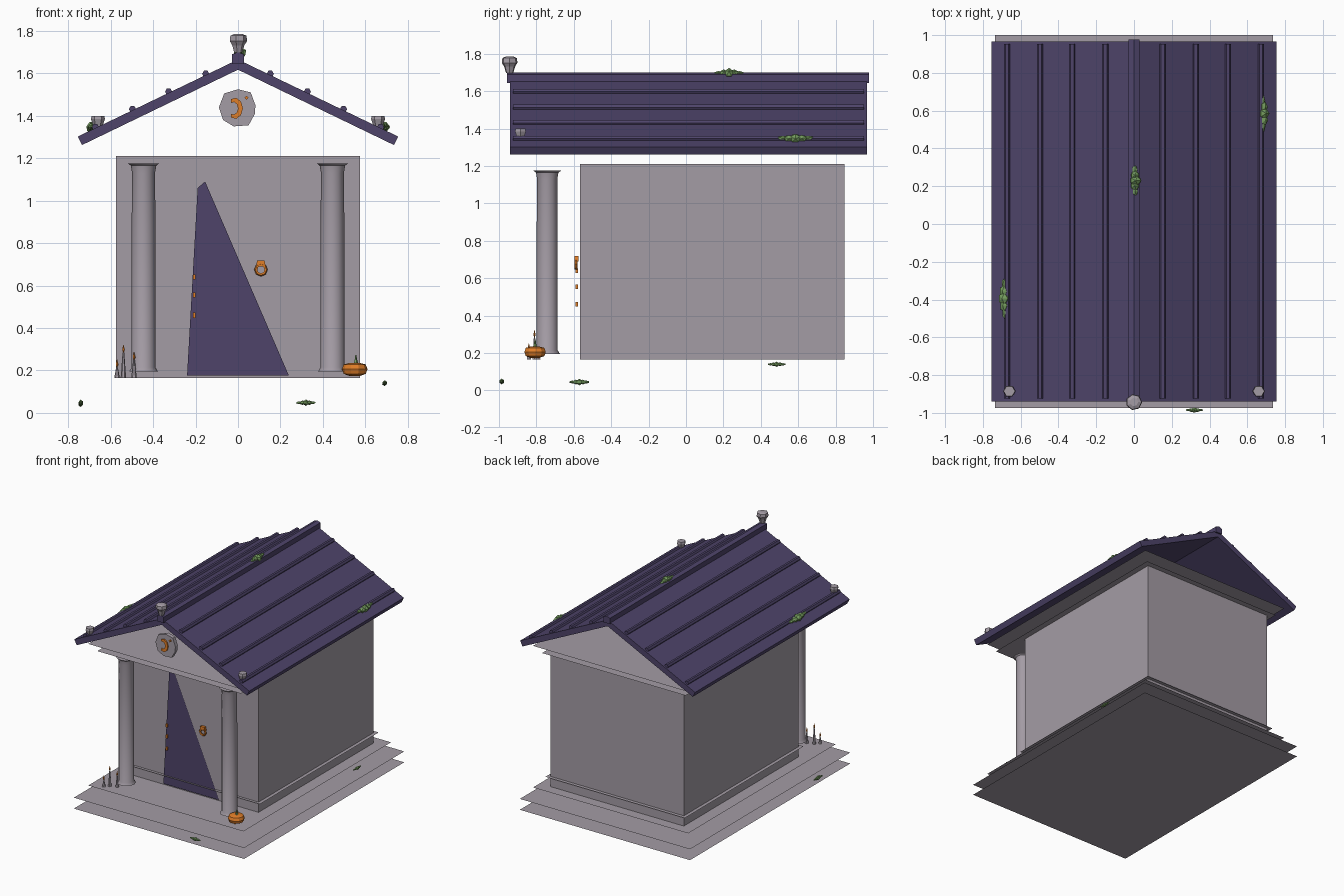
import bpy, bmesh, math, random
from mathutils import Vector, Matrix

if "Cube" in bpy.data.objects:
    bpy.data.objects.remove(bpy.data.objects["Cube"])

random.seed(4)

def srgb(r, g, b):
    f = lambda c: (c / 255 / 12.92) if c < 11 else ((c / 255 + 0.055) / 1.055) ** 2.4
    return (f(r), f(g), f(b), 1)

def mat(name, *c):
    m = bpy.data.materials.new(name)
    m.diffuse_color = srgb(*c)
    m.use_nodes = True
    m.node_tree.nodes["Principled BSDF"].inputs["Base Color"].default_value = m.diffuse_color
    return m

STONE = mat("grey stone", 164, 156, 165)
PURPLE = mat("purple roof", 78, 68, 106)
ORANGE = mat("orange", 224, 126, 40)
GREEN = mat("moss green", 116, 156, 94)

def make(name, bm, m, smooth=False):
    me = bpy.data.meshes.new(name)
    bm.to_mesh(me)
    bm.free()
    me.materials.append(m)
    for p in me.polygons:
        p.use_smooth = smooth
    ob = bpy.data.objects.new(name, me)
    bpy.context.collection.objects.link(ob)
    return ob

def face(name, pts, m):
    bm = bmesh.new()
    bm.faces.new([bm.verts.new(p) for p in pts])
    return make(name, bm, m)

def plate(name, x, y0, y1, z, m, up=True):
    pts = [(-x, y0, z), (x, y0, z), (x, y1, z), (-x, y1, z)]
    return face(name, pts if up else pts[::-1], m)

def prism(name, prof, y0, y1, m):
    # x/z profile extruded along y
    bm = bmesh.new()
    a = [bm.verts.new((x, y0, z)) for x, z in prof]
    b = [bm.verts.new((x, y1, z)) for x, z in prof]
    n = len(prof)
    bm.faces.new(a)
    bm.faces.new(b[::-1])
    for i in range(n):
        bm.faces.new((a[i], b[i], b[(i + 1) % n], a[(i + 1) % n]))
    bmesh.ops.recalc_face_normals(bm, faces=bm.faces[:])
    return make(name, bm, m)

def lathe(name, prof, loc, m, n=10, smooth=False):
    # stacked rings of (radius, z), capped at both ends
    bm = bmesh.new()
    rings = [[bm.verts.new((loc[0] + r * math.cos(2 * math.pi * k / n),
                            loc[1] + r * math.sin(2 * math.pi * k / n), loc[2] + z))
              for k in range(n)] for r, z in prof]
    for a, b in zip(rings, rings[1:]):
        for k in range(n):
            j = (k + 1) % n
            bm.faces.new((a[k], a[j], b[j], b[k]))
    bm.faces.new(rings[0][::-1])
    bm.faces.new(rings[-1])
    return make(name, bm, m, smooth)

def moss(name, loc, size, tilt=0):
    # clump of small overlapping flattened pebbles
    bm = bmesh.new()
    sx, sy, sz = size
    for k in range(5):
        t = k / 2 - 1
        s = 1 - 0.55 * abs(t)
        off = Vector((random.uniform(-.2, .2) * sx, t * sy * 0.75, 0))
        if sx > sy:
            off = Vector((t * sx * 0.75, 0, 0))
        c = Matrix.Rotation(tilt, 4, 'Y') @ off
        M = (Matrix.Translation(Vector(loc) + c) @ Matrix.Rotation(tilt, 4, 'Y')
             @ Matrix.Diagonal((sx * (s if sx <= sy else .4), sy * (.35 if sx <= sy else s), sz * s, 1)))
        bmesh.ops.create_icosphere(bm, subdivisions=1, radius=1, matrix=M)
    return make(name, bm, GREEN)

# stepped base, open between the treads
plate("base_bottom", 0.735, -0.975, 1.0, 0.0, STONE, False)
plate("lower_step", 0.735, -0.975, 1.0, 0.085, STONE)
plate("upper_step", 0.67, -0.89, 0.93, 0.165, STONE)

# chamber walls
bm = bmesh.new()
bmesh.ops.create_cube(bm, size=1, matrix=Matrix.Translation((0, 0.14, 0.6875))
                      @ Matrix.Diagonal((1.15, 1.415, 1.045, 1)))
make("chamber_walls", bm, STONE)
# plinth ledge and cornice plates
plate("plinth_ledge", 0.602, -0.59, 0.875, 0.245, STONE)
plate("cornice_underside", 0.62, -0.85, 0.89, 1.212, STONE, False)
plate("cornice_top", 0.67, -0.89, 0.93, 1.27, STONE)

# roof slabs, ribs and ridge
def slope_z(x):
    return 1.665 - 0.483 * abs(x)

for s, side in ((-1, "left"), (1, "right")):
    prism(side + "_roof_slab", [(0, 1.665), (0.755 * s, 1.302), (0.735 * s, 1.262), (0, 1.617)],
          -0.94, 0.967, PURPLE)
    for i, x in enumerate((0.152, 0.327, 0.497, 0.672)):
        prof = [(x * s + 0.017 * math.cos(k * math.pi / 3),
                 slope_z(x) + 0.006 + 0.017 * math.sin(k * math.pi / 3)) for k in range(6)]
        prism(f"{side}_roof_rib_{i}", prof, -0.925, 0.953, PURPLE)
prism("ridge_cap", [(-0.028, 1.645), (0.028, 1.645), (0.028, 1.69), (0, 1.7), (-0.028, 1.69)],
      -0.957, 0.978, PURPLE)

# finial and corner stones
lathe("ridge_finial", [(.02, -.045), (.03, -.01), (.043, .01), (.04, .035), (.022, .043)],
      (0, -0.943, 1.742), STONE, 7)
for s, side in ((-1, "left"), (1, "right")):
    lathe(side + "_corner_stone", [(.02, -.03), (.033, .01), (.03, .025)],
          (0.66 * s, -0.885, 1.375), STONE, 6)
    # porch column
    lathe(side + "_column", [(.068, .195), (.056, .215), (.056, .9), (.054, 1.13), (.06, 1.165),
                             (.074, 1.175)], (0.445 * s, -0.742, 0), STONE, 12, True)
    bpy.context.view_layer.objects.active = bpy.data.objects[side + "_column"]
    bpy.data.objects[side + "_column"].select_set(True)
    bpy.ops.object.shade_smooth_by_angle(angle=math.radians(40))
    bpy.data.objects[side + "_column"].select_set(False)

# gable medallion with a crescent and dot
prism("medallion", [(-.09, 1.44), (-.07, 1.38), (-.02, 1.35), (.05, 1.355), (.08, 1.41),
                    (.082, 1.45), (.06, 1.51), (0, 1.525), (-.065, 1.505)], -0.89, -0.86, STONE)
arc = [math.radians(a) for a in range(-120, 121, 40)]
prism("medallion_crescent",
      [(-.015 + .038 * math.cos(a), 1.435 + .05 * math.sin(a)) for a in arc]
      + [(-.022 + .022 * math.cos(a), 1.435 + .03 * math.sin(a)) for a in reversed(arc)],
      -0.899, -0.89, ORANGE)
prism("medallion_dot", [(.03, 1.485), (.04, 1.475), (.05, 1.485), (.04, 1.495)], -0.899, -0.89, ORANGE)

# door leaf, threshold strip, studs and ring
face("door", [(-.24, -.577, .175), (.24, -.577, .175), (-.155, -.577, 1.09), (-.19, -.577, 1.06)], PURPLE)
for i, z in enumerate((0.46, 0.555, 0.64)):
    prism(f"door_stud_{i}", [(-.212, z - .012), (-.2, z - .012), (-.2, z + .012), (-.212, z + .012)],
          -.59, -.577, ORANGE)
bpy.ops.mesh.primitive_torus_add(major_segments=8, minor_segments=5, major_radius=0.024,
                                 minor_radius=0.008, location=(0.108, -0.588, 0.675),
                                 rotation=(math.pi / 2, 0, 0))
bpy.context.object.name = "door_ring"
bpy.context.object.data.materials.append(ORANGE)
prism("ring_mount", [(.085, .69), (.13, .69), (.125, .718), (.09, .718)], -.595, -.575, ORANGE)

# pumpkin
lathe("pumpkin", [(.025, -.032), (.052, -.022), (.06, 0), (.052, .022), (.02, .03)],
      (0.55, -0.807, 0.206), ORANGE, 10)
lathe("pumpkin_stem", [(.012, 0), (.006, .02), (.003, .04)], (0.555, -0.807, 0.232), GREEN, 5)

# candles with flames
for i, (x, y, h) in enumerate(((-.57, -.84, .215), (-.54, -.81, .285), (-.49, -.79, .25))):
    lathe(f"candle_{i}", [(.013, .165), (.004, h)], (x, y, 0), STONE, 6)
    lathe(f"flame_{i}", [(.002, 0), (.007, .012), (.001, .036)], (x, y, h), ORANGE, 5)

# moss clumps
moss("moss_ridge", (0.01, 0.23, 1.695), (0.034, 0.075, 0.03))
moss("moss_right_slope", (0.685, 0.585, 1.35), (0.03, 0.09, 0.025), 0.45)
moss("moss_left_slope", (-0.685, -0.395, 1.35), (0.032, 0.1, 0.025), -0.45)
moss("moss_front_step", (0.32, -0.985, 0.048), (0.042, 0.015, 0.015))
moss("moss_left_step", (-0.742, -0.57, 0.045), (0.013, 0.05, 0.018))
moss("moss_right_step", (0.69, 0.485, 0.14), (0.013, 0.045, 0.014))
